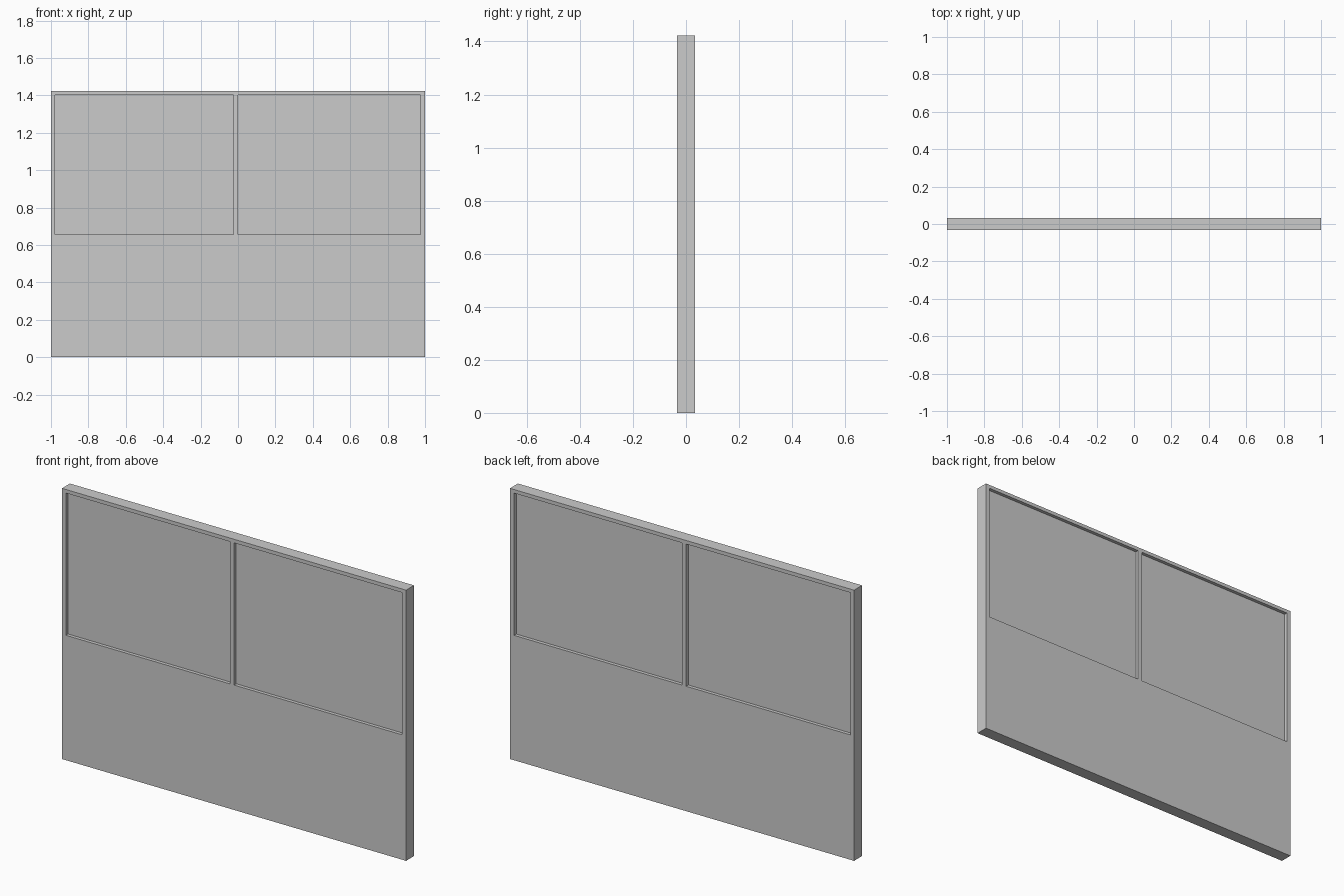
import bpy
import bmesh
from mathutils import Vector

cube = bpy.data.objects.get("Cube")
if cube:
    bpy.data.objects.remove(cube, do_unlink=True)

WIDTH, DEPTH, HEIGHT = 2.0, 0.066, 1.422
PANE_BOTTOM, PANE_TOP = 0.656, 1.403
PANES = [(-0.978, -0.024), (0.0, 0.976)]
RECESS = 0.018

# One plain grey for the whole panel
grey = bpy.data.materials.new("plain_grey")
grey.use_nodes = True
colour = (0.6, 0.6, 0.6, 1.0)
grey.diffuse_color = colour
grey.node_tree.nodes["Principled BSDF"].inputs["Base Color"].default_value = colour

# Solid slab standing on the ground
bm = bmesh.new()
bmesh.ops.create_cube(bm, size=1.0)
bmesh.ops.scale(bm, vec=(WIDTH, DEPTH, HEIGHT), verts=bm.verts)
bmesh.ops.translate(bm, vec=(0, 0, HEIGHT / 2), verts=bm.verts)


def cut(point, normal):
    bmesh.ops.bisect_plane(bm, geom=bm.verts[:] + bm.edges[:] + bm.faces[:],
                           plane_co=Vector(point), plane_no=Vector(normal))


# Score the outlines of the two upper panes
for pane in PANES:
    for x in pane:
        cut((x, 0, 0), (1, 0, 0))
for z in (PANE_BOTTOM, PANE_TOP):
    cut((0, 0, z), (0, 0, 1))


def is_pane(face):
    c = face.calc_center_median()
    return (abs(face.normal.y) > 0.9 and PANE_BOTTOM < c.z < PANE_TOP
            and any(a < c.x < b for a, b in PANES))


# Sink the panes on the front and the back
bm.normal_update()
bmesh.ops.inset_individual(bm, faces=[f for f in bm.faces if is_pane(f)],
                           thickness=0.0, depth=-RECESS)
bm.normal_update()

mesh = bpy.data.meshes.new("partition_panel")
bm.to_mesh(mesh)
bm.free()
mesh.materials.append(grey)
panel = bpy.data.objects.new("partition_panel", mesh)
bpy.context.collection.objects.link(panel)
